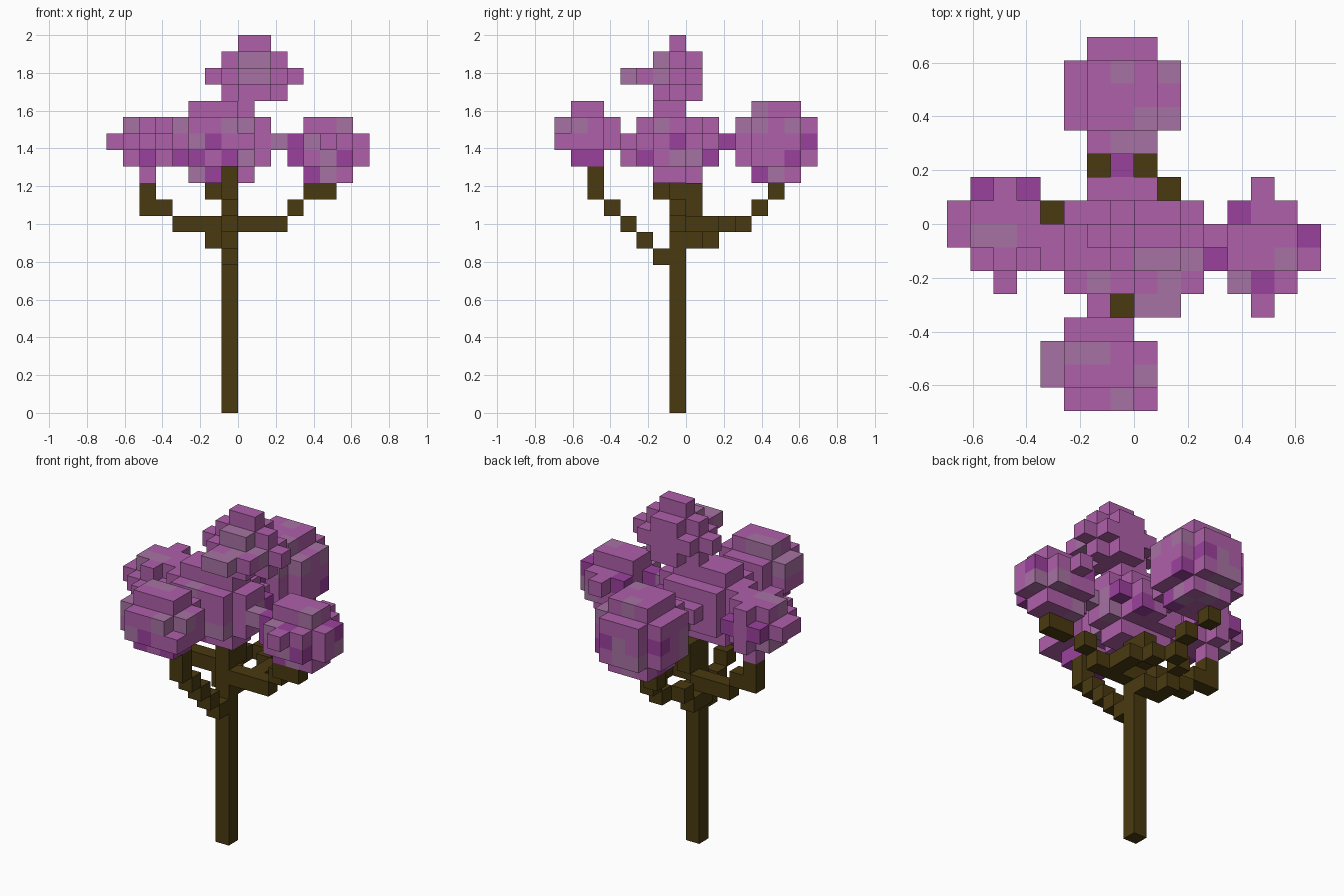
import bpy, bmesh, random
from mathutils import Vector

random.seed(4)
if "Cube" in bpy.data.objects:
    bpy.data.objects.remove(bpy.data.objects["Cube"], do_unlink=True)

CELL = 2 / 23  # edge of one block; all positions below count blocks
LEFT, BACK, UP = (Vector(row) for row in ((1, 0, 0), (0, 1, 0), (0, 0, 1)))
RIGHT, FRONT = -LEFT, -BACK
AXES = (LEFT, BACK, UP)


def make_material(name, rgb):
    mat = bpy.data.materials.new(name)
    mat.use_nodes = True
    mat.diffuse_color = (*rgb, 1)
    mat.node_tree.nodes["Principled BSDF"].inputs["Base Color"].default_value = (*rgb, 1)
    return mat


bark = make_material("bark brown", (0.067, 0.042, 0.005))
blossoms = [
    make_material("blossom pink", (0.43, 0.115, 0.40)),
    make_material("blossom dusty mauve", (0.39, 0.17, 0.37)),
    make_material("blossom deep purple", (0.33, 0.053, 0.34)),
]


def as_cell(point):
    return tuple(round(c) for c in point)


def walk(start, *steps):
    """Blocks passed on a walk from a start block."""
    place = Vector(start)
    cells = {as_cell(place)}
    for step in steps:
        place = place + step
        cells.add(as_cell(place))
    return cells


def blob(low, high):
    """Blocks of a rounded clump that fills the box between two corner blocks."""
    cells = set()
    for x in range(low[0], high[0] + 1):
        for y in range(low[1], high[1] + 1):
            for z in range(low[2], high[2] + 1):
                reach = sum(((2 * c - a - b) / (b - a + 1)) ** 2
                            for c, a, b in zip((x, y, z), low, high))
                if reach < 1.1:
                    cells.add((x, y, z))
    return cells


def build_blocks(name, cells, materials, pick):
    """Make one mesh from the exposed faces of a set of blocks."""
    bm = bmesh.new()
    for cell in sorted(cells):
        slot = pick(cell[1], cell[2])
        centre = Vector(cell) + (LEFT + BACK + UP) / 2
        for axis, normal in enumerate(AXES):
            u, v = AXES[axis - 2] / 2, AXES[axis - 1] / 2
            for side in (1, -1):
                if as_cell(Vector(cell) + normal * side) in filled:
                    continue
                mid = centre + normal * side / 2
                ring = [mid - u - v, mid + u - v, mid + u + v, mid - u + v]
                face = bm.faces.new([bm.verts.new(p * CELL) for p in ring[::side]])
                face.material_index = slot
    bmesh.ops.remove_doubles(bm, verts=bm.verts, dist=CELL / 100)
    mesh = bpy.data.meshes.new(name)
    bm.to_mesh(mesh)
    bm.free()
    for mat in materials:
        mesh.materials.append(mat)
    bpy.context.collection.objects.link(bpy.data.objects.new(name, mesh))


# Trunk and the four stepped branches
wood = {
    "trunk": walk((-1, -1, 0), *[UP] * 13) | walk((-1, 0, 12), UP),
    "front_branch": walk((-1, -2, 9), *[FRONT + UP] * 4, UP),
    "left_branch": walk((0, -1, 11), LEFT, LEFT, LEFT + UP, LEFT + FRONT + UP, LEFT),
    "right_branch": walk((-2, 0, 10), UP, RIGHT, RIGHT, RIGHT + UP, RIGHT, UP),
    "back_branch": walk((1, 0, 11), BACK, RIGHT + BACK, RIGHT + BACK, BACK + UP,
                        RIGHT + BACK + UP)
    | walk((-1, 0, 10), RIGHT + BACK, BACK + UP),
}

# Blossom clumps, each with the few blocks that stick out of it
crown = {
    "front_blossom": blob((-4, -8, 15), (0, -5, 18))
    | walk((0, -8, 16)) | walk((-2, -4, 15), UP),
    "back_blossom": blob((-3, 3, 14), (1, 7, 18)) | walk((-1, 2, 16)),
    "right_blossom": blob((-7, -2, 15), (-5, 1, 17))
    | walk((-8, -1, 16), BACK) | walk((-6, -3, 16)) | walk((-6, 0, 14)),
    "left_blossom": blob((4, -3, 14), (6, 0, 17))
    | walk((7, -2, 15), UP, BACK, -UP) | walk((5, -4, 16)) | walk((5, 1, 16))
    | walk((2, -2, 16), LEFT, -UP),
    "middle_blossom": blob((-4, -3, 14), (1, 0, 18))
    | walk((-2, 1, 16), LEFT, LEFT, -UP, RIGHT) | walk((1, 0, 16)),
    "top_blossom": blob((-1, -2, 19), (2, 0, 21))
    | walk((-2, -1, 20)) | walk((3, -1, 20)) | walk((0, -1, 22), LEFT)
    | walk((0, -3, 20), FRONT, LEFT, BACK, LEFT),
}


def blossom_colour(y, z):
    """Mostly pink; mauve gathers at the front of the top, purple lower down."""
    chance = random.random()
    if chance < (0.7 if z > 18 and y < -1 else 0.17):
        return 1
    return 2 if z < 17 and chance > 0.82 else 0


filled = set().union(*wood.values(), *crown.values())
for name, cells in wood.items():
    build_blocks(name, cells, [bark], lambda y, z: 0)
for name, cells in crown.items():
    build_blocks(name, cells, blossoms, blossom_colour)
